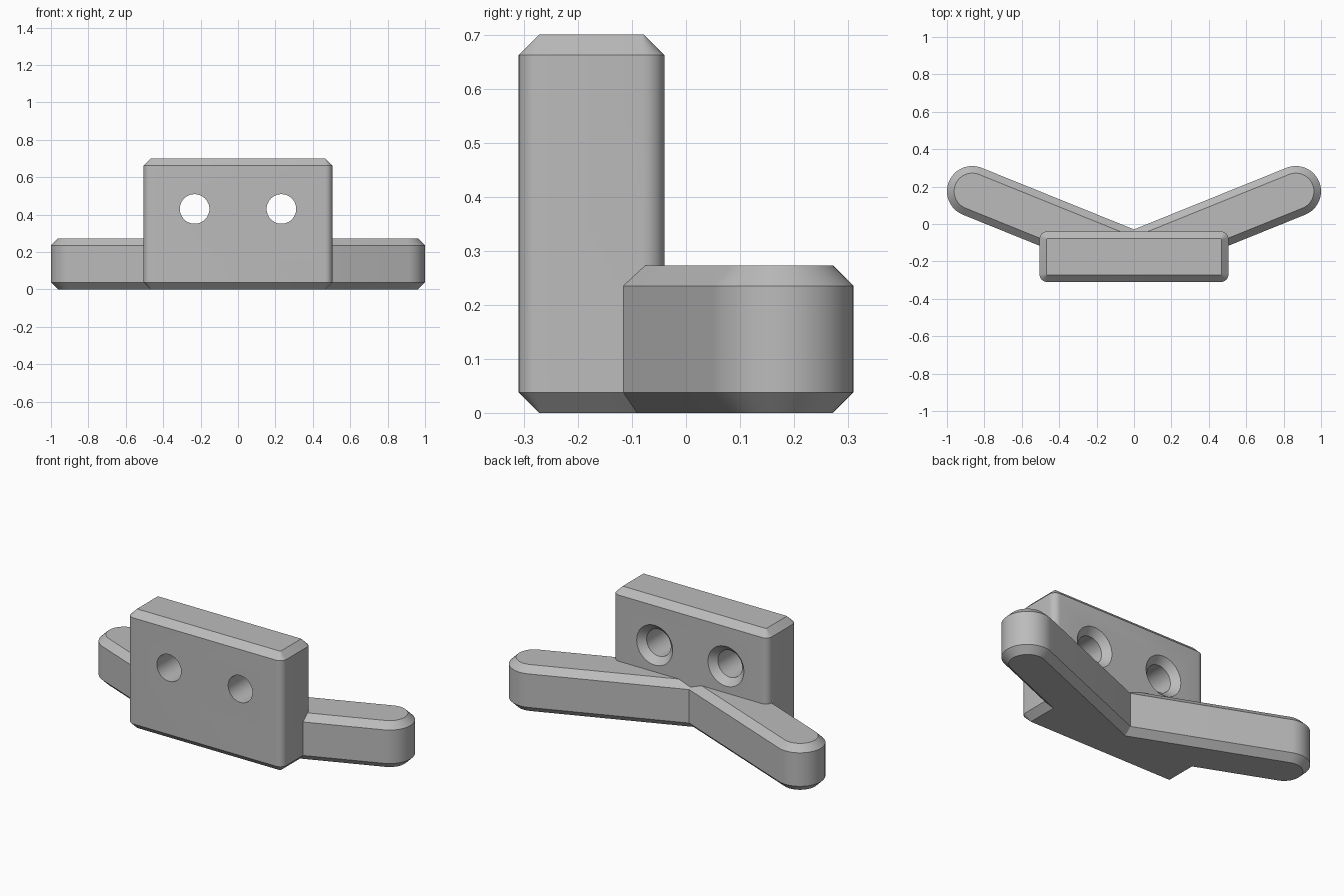
import bpy, bmesh
from math import sin, cos, tan, pi, radians
from mathutils import Vector

if "Cube" in bpy.data.objects:
    bpy.data.objects.remove(bpy.data.objects["Cube"])

grey = bpy.data.materials.new("mid_grey")
grey.use_nodes = True
colour = (0.5, 0.5, 0.5, 1)
grey.diffuse_color = colour
grey.node_tree.nodes["Principled BSDF"].inputs["Base Color"].default_value = colour

CHAMFER = 0.038


def loft(name, rings):
    """Closed solid skinned through equal-length rings."""
    bm = bmesh.new()
    loops = [[bm.verts.new(p) for p in ring] for ring in rings]
    n = len(loops[0])
    for a, b in zip(loops, loops[1:]):
        for i in range(n):
            j = (i + 1) % n
            bm.faces.new((a[i], a[j], b[j], b[i]))
    bm.faces.new(loops[0][::-1])
    bm.faces.new(loops[-1])
    bmesh.ops.recalc_face_normals(bm, faces=bm.faces)
    mesh = bpy.data.meshes.new(name)
    bm.to_mesh(mesh)
    bm.free()
    mesh.materials.append(grey)
    ob = bpy.data.objects.new(name, mesh)
    bpy.context.collection.objects.link(ob)
    return ob


def inset(outline, d):
    """Mitred inward offset of a counter-clockwise outline."""
    result = []
    for i, p in enumerate(outline):
        e1 = (p - outline[i - 1]).normalized()
        e2 = (outline[(i + 1) % len(outline)] - p).normalized()
        n1, n2 = Vector((-e1.y, e1.x)), Vector((-e2.y, e2.x))
        result.append(p + (n1 + n2) * d / (1 + n1.dot(n2)))
    return result


def arc(centre, radius, start, end, steps):
    angles = [start + (end - start) * i / steps for i in range(steps + 1)]
    return [centre + radius * Vector((cos(a), sin(a))) for a in angles]


def chamfered_prism(name, outline, height):
    inner = inset(outline, CHAMFER)
    levels = [(inner, 0), (outline, CHAMFER),
              (outline, height - CHAMFER), (inner, height)]
    return loft(name, [[(p.x, p.y, z) for p in pts] for pts, z in levels])


def combine(target, tool, operation):
    mod = target.modifiers.new(operation.lower(), 'BOOLEAN')
    mod.operation, mod.object, mod.solver = operation, tool, 'EXACT'
    bpy.context.view_layer.objects.active = target
    bpy.ops.object.modifier_apply(modifier=mod.name)
    bpy.data.objects.remove(tool)


# Mounting block with rounded upright edges
HALF, FRONT, BACK, ROUND = 0.505, -0.31, -0.04, 0.04
corners = [(HALF, BACK, 0), (-HALF, BACK, 1), (-HALF, FRONT, 2), (HALF, FRONT, 3)]
outline = []
for x, y, quarter in corners:
    centre = Vector((x - ROUND if x > 0 else x + ROUND,
                     y - ROUND if y == BACK else y + ROUND))
    start = quarter * pi / 2
    outline += arc(centre, ROUND, start, start + pi / 2, 6)
body = chamfered_prism("hook_body", outline, 0.70)

# Swept-back pair of arms with round ends, meeting in a crease
SWEEP, RADIUS = radians(22), 0.135
tip = Vector((0.865, 0.175))
root_x = 0.25
root = Vector((root_x, tip.y - (tip.x - root_x) * tan(SWEEP) - RADIUS / cos(SWEEP)))
crease = Vector((0, tip.y - tip.x * tan(SWEEP) + RADIUS / cos(SWEEP)))
half = [root] + arc(tip, RADIUS, SWEEP - pi / 2, SWEEP + pi / 2, 24)
mirrored = [Vector((-p.x, p.y)) for p in reversed(half)]
arms = chamfered_prism("hook_arms", half + [crease] + mirrored, 0.273)
combine(body, arms, 'UNION')

# Screw holes, countersunk from the back
HOLE = 0.079
profile = [(FRONT - 0.1, HOLE), (BACK - CHAMFER, HOLE), (BACK + 0.02, HOLE + CHAMFER + 0.02)]
for side in (-1, 1):
    circle = arc(Vector((0, 0)), 1, 0, 2 * pi, 48)[:-1]
    cutter = loft("screw_hole_cutter", [
        [(side * 0.232 + c.x * r, y, 0.43 + c.y * r) for c in circle]
        for y, r in profile])
    cutter.hide_render = True
    combine(body, cutter, 'DIFFERENCE')

# Smooth rounds, crisp chamfers
bpy.ops.object.select_all(action='DESELECT')
body.select_set(True)
bpy.context.view_layer.objects.active = body
bpy.ops.object.shade_smooth_by_angle(angle=radians(20))
